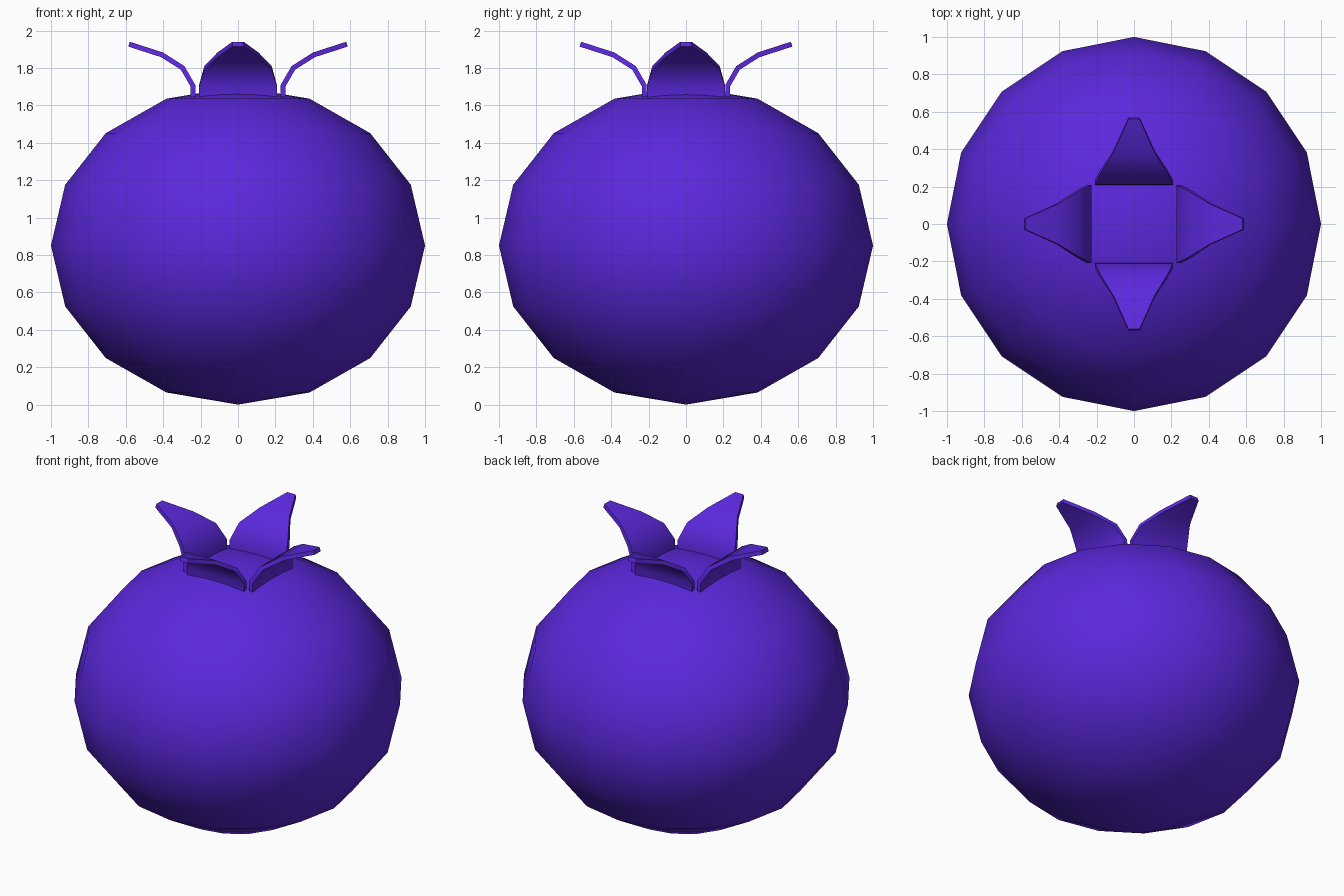
import bpy, bmesh, math
from mathutils import Matrix, Vector

if "Cube" in bpy.data.objects:
    bpy.data.objects.remove(bpy.data.objects["Cube"])

berry = bpy.data.materials.new("berry_indigo")
berry.diffuse_color = (0.105, 0.021, 0.72, 1)
berry.use_nodes = True
berry.node_tree.nodes["Principled BSDF"].inputs["Base Color"].default_value = berry.diffuse_color


def finish(bm, name, angle):
    bmesh.ops.recalc_face_normals(bm, faces=bm.faces)
    me = bpy.data.meshes.new(name)
    bm.to_mesh(me)
    bm.free()
    me.materials.append(berry)
    ob = bpy.data.objects.new(name, me)
    bpy.context.collection.objects.link(ob)
    bpy.ops.object.select_all(action='DESELECT')
    ob.select_set(True)
    bpy.context.view_layer.objects.active = ob
    bpy.ops.object.shade_smooth_by_angle(angle=math.radians(angle))
    return ob


# Berry body: squashed low-poly sphere, smooth shaded
bm = bmesh.new()
bmesh.ops.create_uvsphere(bm, u_segments=16, v_segments=8, radius=1)
bmesh.ops.scale(bm, vec=(1, 1, 0.85), verts=bm.verts)
bmesh.ops.translate(bm, vec=(0, 0, 0.85), verts=bm.verts)
finish(bm, "berry_body", 60)

# Crown leaf profile: (distance from base line, height, half width)
LEAF = [(0, 1.62, 0.21), (0, 1.705, 0.208), (0.055, 1.80, 0.18),
        (0.165, 1.87, 0.11), (0.342, 1.927, 0.03)]
THICK = 0.027


def crown_leaf(name, offset, turn):
    bm = bmesh.new()
    pts = [Vector((offset + d, 0, z)) for d, z, w in LEAF]
    rings = []
    for i, p in enumerate(pts):
        t = (pts[min(i + 1, len(pts) - 1)] - pts[max(i - 1, 0)]).normalized()
        n = Vector((t.z, 0, -t.x)) * THICK / 2
        w = Vector((0, LEAF[i][2], 0))
        rings.append([bm.verts.new(v) for v in (p + n + w, p + n - w, p - n - w, p - n + w)])
    for a, b in zip(rings, rings[1:]):
        for k in range(4):
            bm.faces.new((a[k], a[(k + 1) % 4], b[(k + 1) % 4], b[k]))
    bm.faces.new(rings[0])
    bm.faces.new(rings[-1])
    bmesh.ops.rotate(bm, cent=(0, 0, 0), matrix=Matrix.Rotation(math.radians(turn), 3, 'Z'), verts=bm.verts)
    finish(bm, name, 45)


# Four leaves; the side pair sits slightly further out
for name, offset, turn in (("right", 0.241, 0), ("back", 0.223, 90), ("left", 0.241, 180), ("front", 0.223, 270)):
    crown_leaf("crown_leaf_" + name, offset, turn)
